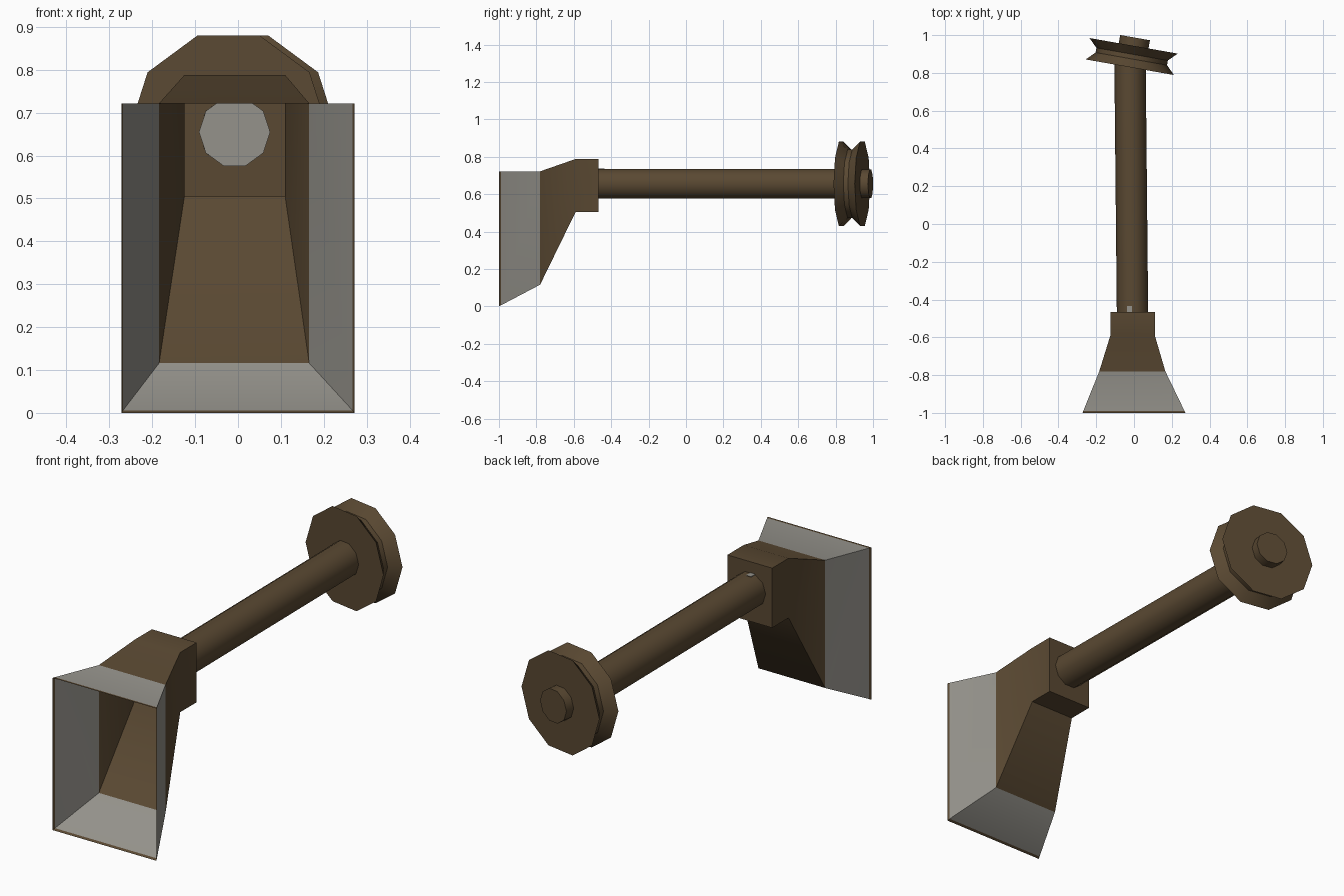
import bpy, bmesh, math
from mathutils import Vector

if "Cube" in bpy.data.objects:
    bpy.data.objects.remove(bpy.data.objects["Cube"])


def material(name, rgb):
    m = bpy.data.materials.new(name)
    m.diffuse_color = (*rgb, 1)
    m.use_nodes = True
    m.node_tree.nodes["Principled BSDF"].inputs["Base Color"].default_value = m.diffuse_color
    return m


BROWN = material("dark_brown", (0.102, 0.066, 0.032))
GREY = material("warm_grey", (0.30, 0.29, 0.26))


def loft(name, rings, cap_start=True, cap_end=True, grey_bands=(), grey_start=False):
    """Skin a list of equal-length rings; chosen bands are grey."""
    bm = bmesh.new()
    loops = [[bm.verts.new(p) for p in ring] for ring in rings]
    n = len(loops[0])
    for b, (lo, hi) in enumerate(zip(loops, loops[1:])):
        for i in range(n):
            j = (i + 1) % n
            f = bm.faces.new((lo[i], lo[j], hi[j], hi[i]))
            f.material_index = 1 if b in grey_bands else 0
    if cap_start:
        bm.faces.new(loops[0][::-1]).material_index = int(grey_start)
    if cap_end:
        bm.faces.new(loops[-1])
    bmesh.ops.recalc_face_normals(bm, faces=bm.faces)
    me = bpy.data.meshes.new(name)
    bm.to_mesh(me)
    bm.free()
    me.materials.append(BROWN)
    me.materials.append(GREY)
    ob = bpy.data.objects.new(name, me)
    bpy.context.collection.objects.link(ob)
    bpy.ops.object.select_all(action='DESELECT')
    ob.select_set(True)
    bpy.context.view_layer.objects.active = ob
    bpy.ops.object.shade_smooth_by_angle(angle=math.radians(38))
    return ob


def rect(x0, x1, y, z0, z1):
    return [Vector((x0, y, z0)), Vector((x1, y, z0)),
            Vector((x1, y, z1)), Vector((x0, y, z1))]


def decagon(center, axis, r):
    """Ten-sided ring around a horizontal axis, flat on top and bottom."""
    side = Vector((axis.y, -axis.x, 0))
    up = Vector((0, 0, 1))
    return [center + r * (math.cos(a) * side + math.sin(a) * up)
            for a in (i * math.tau / 10 for i in range(10))]


# flared scoop: brown lip, grey flare, brown throat, boxed socket; open at the front
loft("scoop", [
    rect(-0.272, 0.272, -1.0, 0.0, 0.722),
    rect(-0.268, 0.267, -0.989, 0.006, 0.722),
    rect(-0.184, 0.166, -0.78, 0.116, 0.722),
    rect(-0.125, 0.11, -0.59, 0.505, 0.788),
    rect(-0.125, 0.11, -0.467, 0.505, 0.788),
], cap_start=False, grey_bands=(1,))

# shaft, with the grey end showing inside the socket
FORWARD = Vector((0, 1, 0))
loft("shaft", [
    decagon(Vector((-0.008, -0.472, 0.655)), FORWARD, 0.083),
    decagon(Vector((-0.021, 0.85, 0.655)), FORWARD, 0.083),
], grey_start=True)

# small grey patch on top of the shaft by the socket
loft("shaft_patch", [
    rect(-0.036, -0.01, -0.467, 0.731, 0.736),
    rect(-0.036, -0.01, -0.435, 0.731, 0.736),
], grey_bands=(0,))

# grooved end wheel, turned slightly sideways, with a round hub
AXIS = Vector((0.174, 0.985, 0)).normalized()
START = Vector((-0.022, 0.83, 0.655))
loft("end_wheel", [decagon(START + AXIS * t, AXIS, r)
                   for t, r in ((0, 0.237), (0.045, 0.192), (0.07, 0.192), (0.115, 0.237))])
loft("wheel_hub", [decagon(START + AXIS * t, AXIS, 0.08) for t in (0.11, 0.159)])
